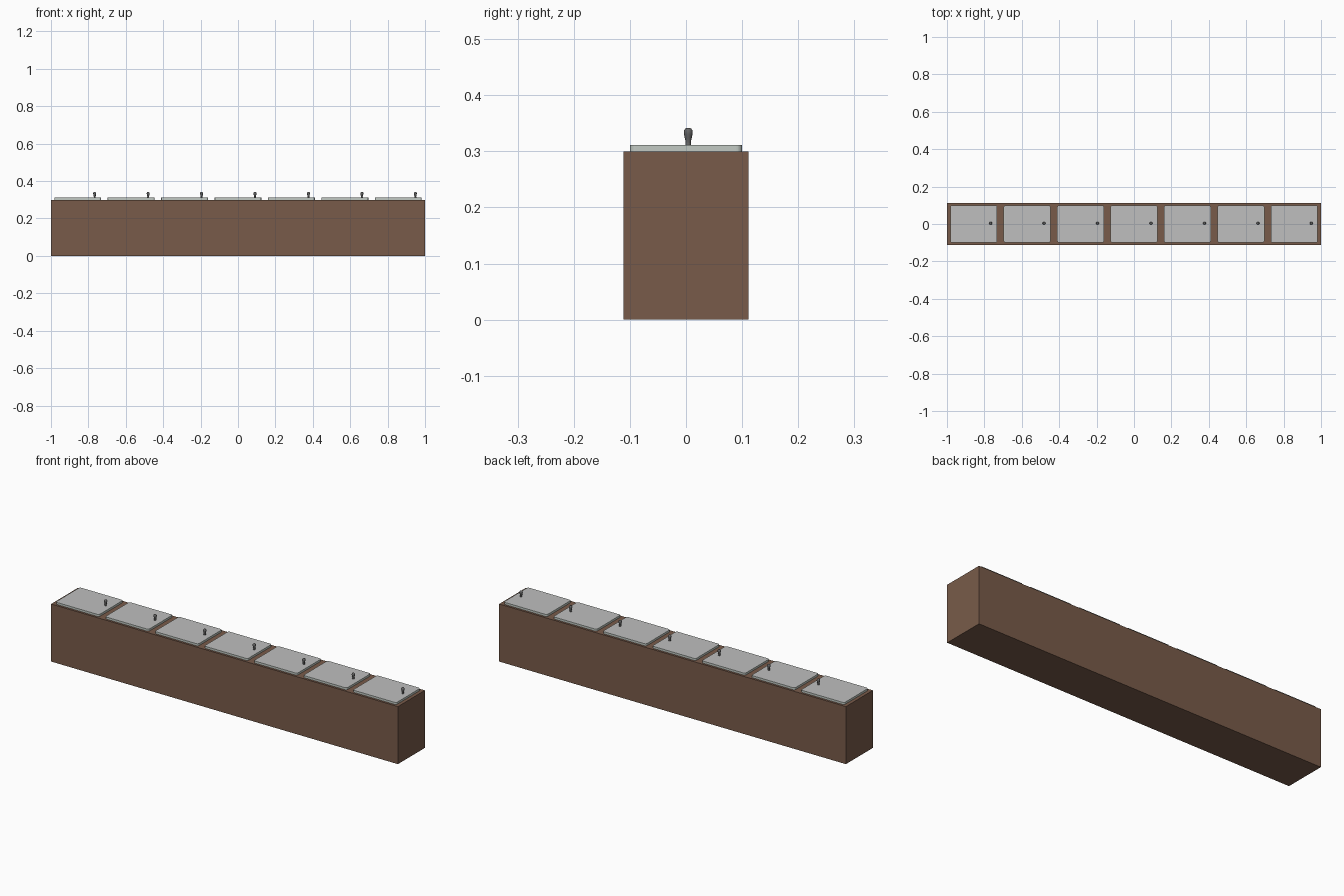
import bpy, bmesh, math

if "Cube" in bpy.data.objects:
    bpy.data.objects.remove(bpy.data.objects["Cube"])


def material(name, rgb):
    m = bpy.data.materials.new(name)
    m.diffuse_color = (*rgb, 1)
    m.use_nodes = True
    m.node_tree.nodes["Principled BSDF"].inputs["Base Color"].default_value = m.diffuse_color
    return m


BROWN = material("brown wood", (0.19, 0.105, 0.068))
GREY = material("light grey", (0.52, 0.52, 0.52))
RIM = material("pale green grey", (0.54, 0.59, 0.55))
DARK = material("dark metal", (0.13, 0.13, 0.13))


def finish(name, bm, mats):
    bmesh.ops.recalc_face_normals(bm, faces=bm.faces)
    me = bpy.data.meshes.new(name)
    bm.to_mesh(me)
    bm.free()
    for m in mats:
        me.materials.append(m)
    ob = bpy.data.objects.new(name, me)
    bpy.context.collection.objects.link(ob)
    return ob


def box(bm, size, centre):
    verts = bmesh.ops.create_cube(bm, size=1)["verts"]
    bmesh.ops.scale(bm, vec=size, verts=verts)
    bmesh.ops.translate(bm, vec=centre, verts=verts)


def lid(x, name):
    # thin plate with rounded corners and a pale rim
    bm = bmesh.new()
    box(bm, (0.25, 0.2, 0.011), (x, 0, 0.3055))
    upright = [e for e in bm.edges
               if abs(e.verts[0].co.z - e.verts[1].co.z) > 0.005]
    bmesh.ops.bevel(bm, geom=upright, offset=0.01, segments=4,
                    profile=0.5, affect='EDGES')
    top = [f for f in bm.faces if f.calc_center_median().z > 0.3105]
    bmesh.ops.inset_region(bm, faces=top, thickness=0.003)
    for f in bm.faces:
        f.material_index = 1
    for f in top:
        f.material_index = 0
    finish(name, bm, [GREY, RIM])


def knob(x, y, name):
    # turned profile: foot, narrow stem, round head
    profile = [(0, 0.31), (0.0055, 0.31), (0.005, 0.313), (0.0045, 0.316),
               (0.006, 0.323), (0.0075, 0.33), (0.008, 0.334),
               (0.0072, 0.338), (0.005, 0.341), (0, 0.342)]
    bm = bmesh.new()
    vs = [bm.verts.new((x + r, y, z)) for r, z in profile]
    es = [bm.edges.new(p) for p in zip(vs, vs[1:])]
    bmesh.ops.spin(bm, geom=vs + es, cent=(x, y, 0), axis=(0, 0, 1),
                   angle=2 * math.pi, steps=16)
    bmesh.ops.remove_doubles(bm, verts=bm.verts, dist=0.0001)
    ob = finish(name, bm, [DARK])
    for p in ob.data.polygons:
        p.use_smooth = True


# long body
bm = bmesh.new()
box(bm, (2, 0.222, 0.3), (0, 0, 0.15))
finish("cabinet_body", bm, [BROWN])

# seven lids, each with a knob near its right edge
for i in range(7):
    cx = (i - 3) * 2 / 7
    lid(cx, f"lid_{i + 1}")
    knob(cx + 0.091, 0.004, f"knob_{i + 1}")
